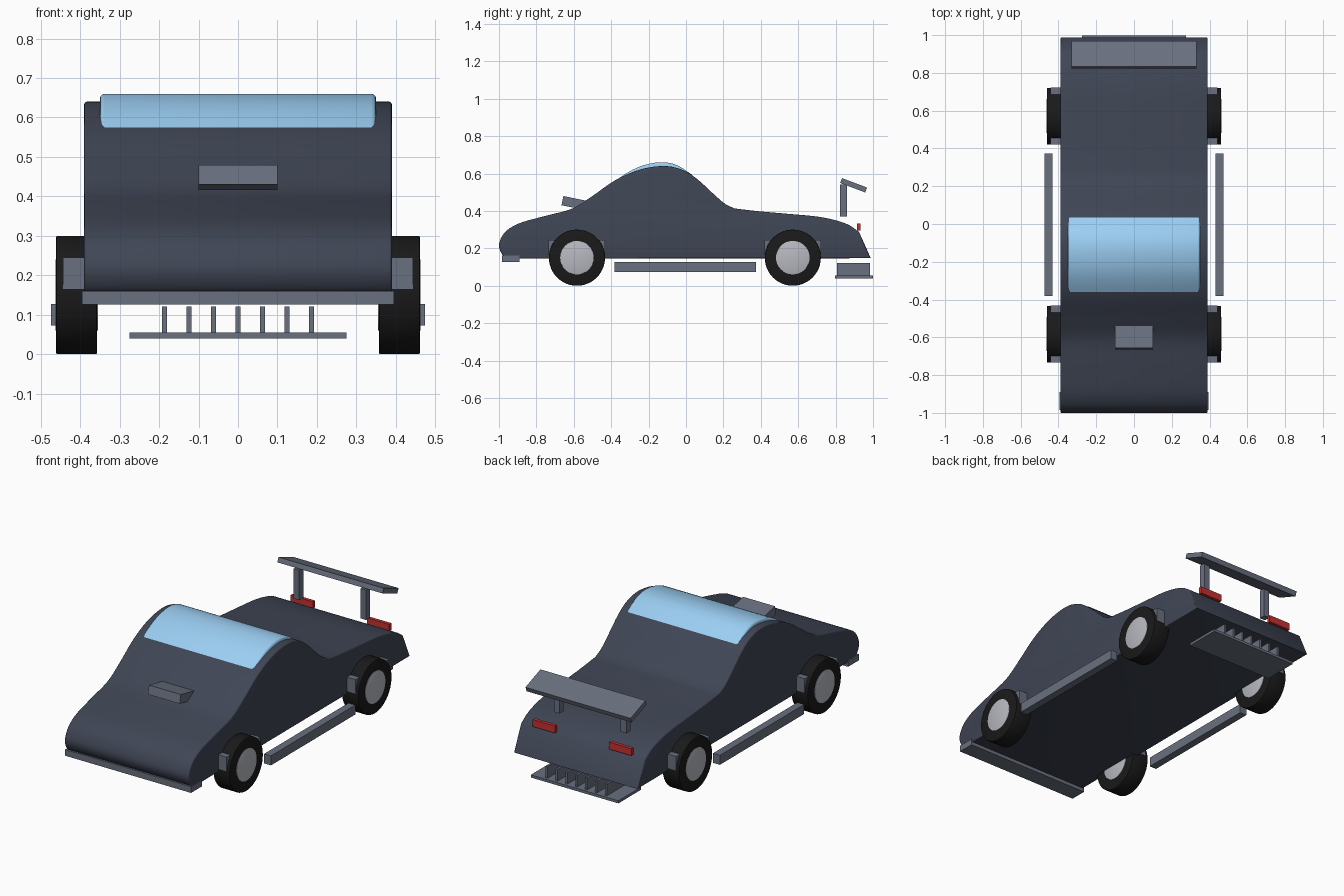
import bpy, bmesh, math
from mathutils import Vector, Matrix

if "Cube" in bpy.data.objects:
    bpy.data.objects.remove(bpy.data.objects["Cube"])


def material(name, rgb):
    m = bpy.data.materials.new(name)
    m.diffuse_color = (*rgb, 1)
    m.use_nodes = True
    m.node_tree.nodes["Principled BSDF"].inputs["Base Color"].default_value = m.diffuse_color
    return m


PAINT = material("paint", (0.05, 0.06, 0.09))
TRIM = material("trim", (0.14, 0.16, 0.21))
GLASS = material("glass", (0.33, 0.62, 0.9))
RUBBER = material("rubber", (0.01, 0.01, 0.01))
ALLOY = material("alloy", (0.48, 0.49, 0.53))
RED = material("red", (0.55, 0.03, 0.03))


def finish(name, bm, mat, smooth=True):
    bmesh.ops.recalc_face_normals(bm, faces=bm.faces)
    me = bpy.data.meshes.new(name)
    bm.to_mesh(me)
    bm.free()
    me.materials.append(mat)
    ob = bpy.data.objects.new(name, me)
    bpy.context.collection.objects.link(ob)
    if smooth:
        bpy.ops.object.select_all(action='DESELECT')
        ob.select_set(True)
        bpy.context.view_layer.objects.active = ob
        bpy.ops.object.shade_smooth_by_angle(angle=math.radians(35))
    return ob


def box(name, center, size, mat=TRIM, tilt=0):
    bm = bmesh.new()
    m = (Matrix.Translation(center) @ Matrix.Rotation(tilt, 4, 'X')
         @ Matrix.Diagonal((*size, 1)))
    bmesh.ops.create_cube(bm, size=1, matrix=m)
    return finish(name, bm, mat, False)


def spline(pts, n=5):
    """Smooth curve through the points (Catmull-Rom)."""
    p = [Vector(q) for q in pts]
    p = [2 * p[0] - p[1]] + p + [2 * p[-1] - p[-2]]
    out = []
    for a, b, c, d in zip(p, p[1:], p[2:], p[3:]):
        for i in range(n):
            t = i / n
            out.append(0.5 * (2 * b + (c - a) * t + (2 * a - 5 * b + 4 * c - d) * t**2
                              + (3 * b - a - 3 * c + d) * t**3))
    return out + [p[-2]]


def prism(name, outline, half, bevel, mat):
    """Extrude a (y, z) outline across x and round its rim."""
    bm = bmesh.new()
    face = bm.faces.new([bm.verts.new((-half, y, z)) for y, z in outline])
    ext = bmesh.ops.extrude_face_region(bm, geom=[face], use_keep_orig=True)
    bmesh.ops.translate(bm, vec=(2 * half, 0, 0),
                        verts=[v for v in ext["geom"] if isinstance(v, bmesh.types.BMVert)])
    bmesh.ops.recalc_face_normals(bm, faces=bm.faces)
    rim = [e for e in bm.edges if abs(e.verts[0].co.x - e.verts[1].co.x) < 1e-6]
    bmesh.ops.bevel(bm, geom=rim, offset=bevel, segments=3, profile=0.5,
                    affect='EDGES', clamp_overlap=False)
    return finish(name, bm, mat)


# Body shell: nose and cabin, then rear deck, then the sloping tail
front = spline([(-0.94, 0.145), (-0.98, 0.165), (-1.0, 0.212), (-0.985, 0.262), (-0.95, 0.302),
                (-0.88, 0.338), (-0.75, 0.374), (-0.61, 0.412), (-0.5, 0.48), (-0.38, 0.563),
                (-0.25, 0.62), (-0.12, 0.64), (-0.02, 0.62), (0.06, 0.57), (0.15, 0.488),
                (0.21, 0.437), (0.26, 0.413)])
deck = spline([(0.26, 0.413), (0.4, 0.397), (0.55, 0.384), (0.7, 0.37), (0.8, 0.35),
               (0.87, 0.325), (0.925, 0.288)])
prism("body", front + deck[1:] + [Vector((0.988, 0.147))], 0.39, 0.007, PAINT)

# Glass canopy
prism("canopy", spline([(-0.395, 0.55), (-0.3, 0.612), (-0.22, 0.646), (-0.13, 0.66),
                        (-0.05, 0.645), (0.035, 0.592)]), 0.35, 0.012, GLASS)

# Hood scoop and front splitter
box("hood_scoop", (0, -0.587, 0.44), (0.2, 0.15, 0.05), tilt=-0.2)
box("front_splitter", (0, -0.937, 0.143), (0.79, 0.096, 0.035))


def cylinder(name, radius, width, center, mat, bevel):
    bm = bmesh.new()
    bmesh.ops.create_cone(bm, cap_ends=True, segments=48, radius1=radius, radius2=radius,
                          depth=width,
                          matrix=Matrix.Translation(center) @ Matrix.Rotation(math.pi / 2, 4, 'Y'))
    rim = [e for e in bm.edges if e.calc_face_angle() > 1]
    bmesh.ops.bevel(bm, geom=rim, offset=bevel, segments=2, profile=0.5, affect='EDGES')
    finish(name, bm, mat)


for s, side in ((-1, "left"), (1, "right")):
    # Wheels with fender blocks
    for y, end in ((-0.583, "front"), (0.571, "rear")):
        cylinder(f"{end}_{side}_tyre", 0.15, 0.104, (s * 0.409, y, 0.15), RUBBER, 0.004)
        cylinder(f"{end}_{side}_hub", 0.09, 0.108, (s * 0.409, y, 0.15), ALLOY, 0.001)
        box(f"{end}_{side}_fender", (s * 0.407, y, 0.205), (0.072, 0.302, 0.08))
    # Side skirts, tail lights and wing posts
    box(f"{side}_skirt", (s * 0.453, -0.004, 0.1), (0.043, 0.756, 0.054))
    box(f"{side}_tail_light", (s * 0.24, 0.923, 0.314), (0.14, 0.02, 0.04), RED)
    box(f"{side}_wing_post", (s * 0.21, 0.842, 0.456), (0.035, 0.036, 0.17))

# Rear wing
box("rear_wing", (0, 0.896, 0.537), (0.66, 0.143, 0.028), tilt=-0.36)

# Diffuser plate and fins
box("diffuser_plate", (0, 0.898, 0.047), (0.55, 0.202, 0.015))
for i in range(7):
    box(f"diffuser_fin_{i + 1}", ((i - 3) * 0.062, 0.895, 0.087), (0.012, 0.178, 0.068))
